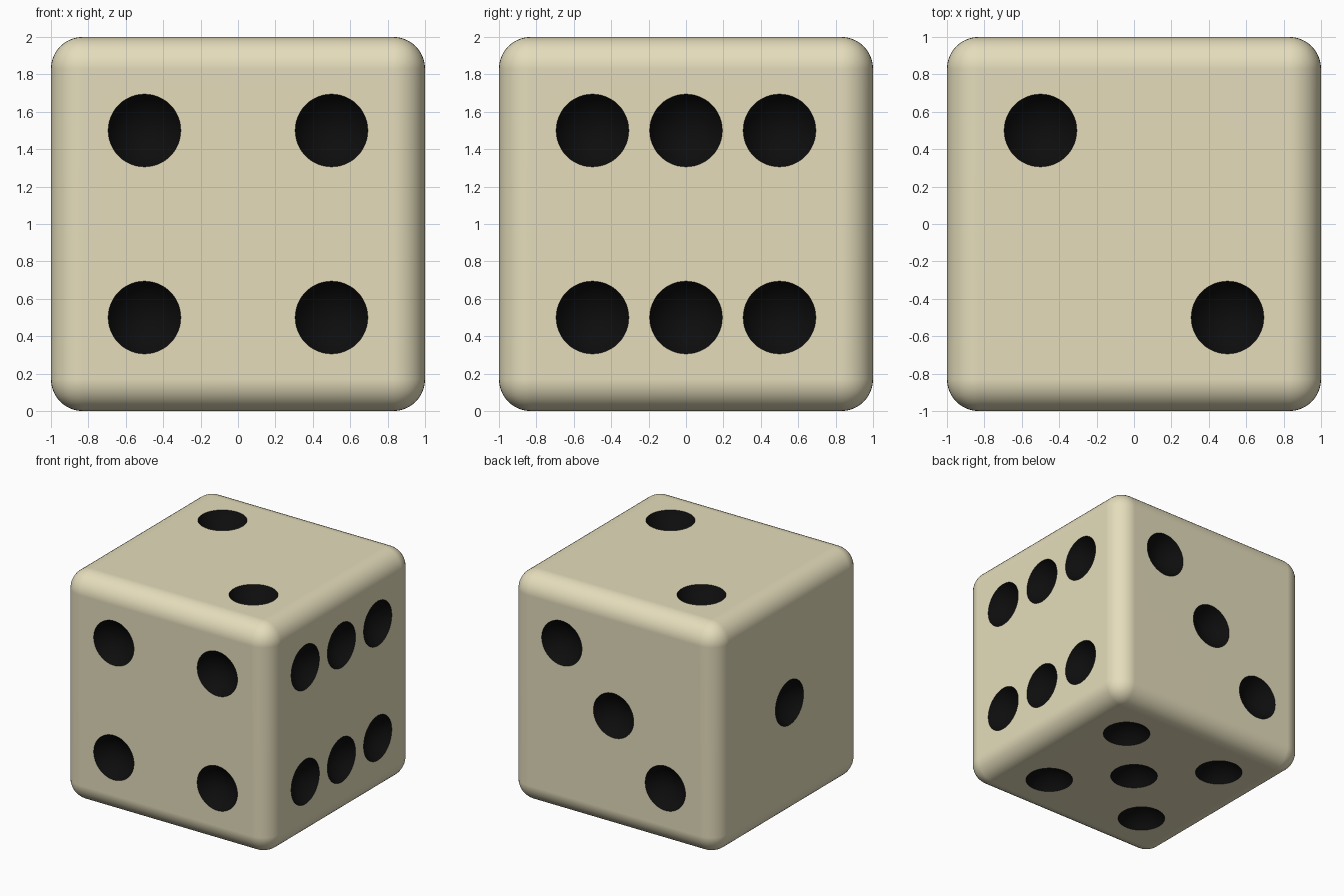
import bpy, bmesh
from math import radians
from mathutils import Matrix, Vector

if "Cube" in bpy.data.objects:
    bpy.data.objects.remove(bpy.data.objects["Cube"])

HALF, BEVEL = 1.0, 0.17
PIP_R, PIP_DEPTH, P = 0.195, 0.12, 0.5
BALL_R = (PIP_R ** 2 + PIP_DEPTH ** 2) / (2 * PIP_DEPTH)


def material(name, color):
    m = bpy.data.materials.new(name)
    m.diffuse_color = (*color, 1)
    m.use_nodes = True
    m.node_tree.nodes["Principled BSDF"].inputs["Base Color"].default_value = m.diffuse_color
    return m


def add_object(name, bm):
    mesh = bpy.data.meshes.new(name)
    bm.to_mesh(mesh)
    bm.free()
    for m in (ivory, black):
        mesh.materials.append(m)
    ob = bpy.data.objects.new(name, mesh)
    bpy.context.collection.objects.link(ob)
    return ob


ivory = material("ivory", (0.78, 0.72, 0.50))
black = material("black", (0.004, 0.004, 0.004))

# Rounded cube body
bm = bmesh.new()
bmesh.ops.create_cube(bm, size=2 * HALF)
bmesh.ops.translate(bm, verts=bm.verts, vec=(0, 0, HALF))
bmesh.ops.bevel(bm, geom=bm.edges[:], offset=BEVEL, segments=10, profile=0.5,
                affect='EDGES')
die = add_object("die", bm)

# Pip layout: face normal, face u axis, face v axis, pip positions
X, Y, Z = Vector((1, 0, 0)), Vector((0, 1, 0)), Vector((0, 0, 1))
corners = [(u, v) for u in (-P, P) for v in (-P, P)]
faces = [
    (-Y, X, Z, corners),                                       # front: four
    (X, Y, Z, [(u, v) for u in (-P, 0, P) for v in (-P, P)]),  # right: six
    (Z, X, Y, [(-P, P), (P, -P)]),                             # top: two
    (Y, X, Z, [(P, P), (0, 0), (-P, -P)]),                     # back: three
    (-X, Y, Z, [(0, 0)]),                                      # left: one
    (-Z, X, Y, corners + [(0, 0)]),                            # bottom: five
]

# Balls that carve the dimples
bm = bmesh.new()
for n, u_axis, v_axis, pips in faces:
    turn = Z.rotation_difference(n).to_matrix().to_4x4()
    for u, v in pips:
        pos = Z * HALF + n * (HALF + BALL_R - PIP_DEPTH) + u_axis * u + v_axis * v
        bmesh.ops.create_uvsphere(bm, u_segments=48, v_segments=24, radius=BALL_R,
                                  matrix=Matrix.Translation(pos) @ turn)
for f in bm.faces:
    f.material_index = 1
cutter = add_object("pip_cutter", bm)
cutter.hide_render = True

# Carve and smooth
cut = die.modifiers.new("pips", 'BOOLEAN')
cut.operation = 'DIFFERENCE'
cut.solver = 'EXACT'
cut.object = cutter
bpy.context.view_layer.objects.active = die
die.select_set(True)
bpy.ops.object.modifier_apply(modifier=cut.name)
bpy.data.objects.remove(cutter)
bpy.ops.object.shade_smooth_by_angle(angle=radians(35))
weighted = die.modifiers.new("weighted_normals", 'WEIGHTED_NORMAL')
weighted.keep_sharp = True
